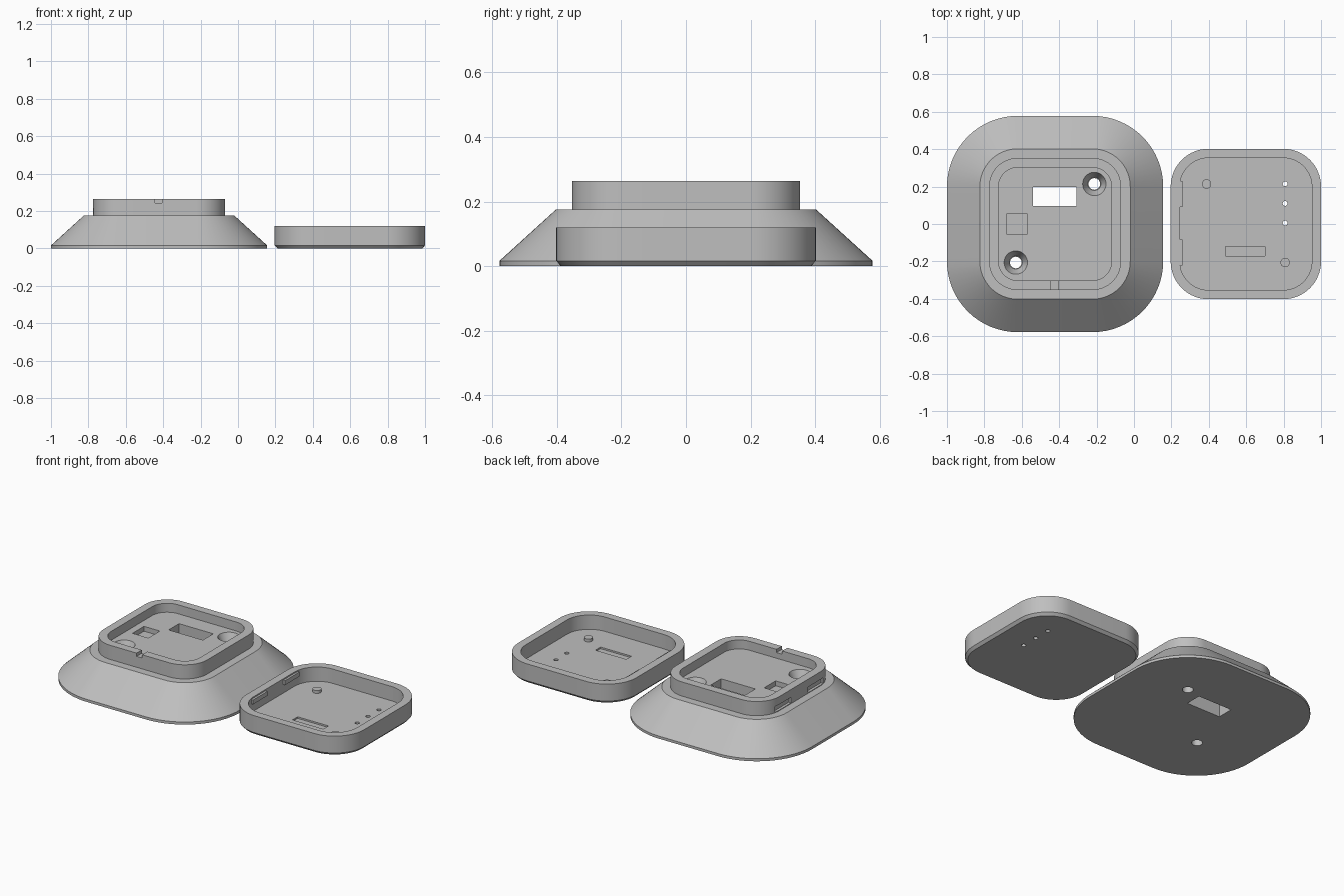
import bpy, bmesh, math

if "Cube" in bpy.data.objects:
    bpy.data.objects.remove(bpy.data.objects["Cube"], do_unlink=True)

grey = bpy.data.materials.new("light_grey")
grey.use_nodes = True
colour = (0.52, 0.52, 0.52, 1)
grey.diffuse_color = colour
grey.node_tree.nodes["Principled BSDF"].inputs["Base Color"].default_value = colour

BASE_X, LID_X = -0.422, 0.598
CORNER = 0.2      # centre of every corner arc, so all outlines are offsets
STEPS = 16        # segments per corner
PEG = 0.21        # screw hole and peg spacing


def finish(name, bm):
    bmesh.ops.recalc_face_normals(bm, faces=bm.faces)
    mesh = bpy.data.meshes.new(name)
    bm.to_mesh(mesh)
    bm.free()
    mesh.materials.append(grey)
    obj = bpy.data.objects.new(name, mesh)
    bpy.context.collection.objects.link(obj)
    return obj


def rounded_loft(name, x, sections):
    """Loft rounded squares given as (half width, height), capped at both ends."""
    bm = bmesh.new()
    rings = []
    for half, z in sections:
        ring = []
        for quarter, (sx, sy) in enumerate(((1, 1), (-1, 1), (-1, -1), (1, -1))):
            for i in range(STEPS + 1):
                a = (quarter + i / STEPS) * math.pi / 2
                r = half - CORNER
                ring.append(bm.verts.new((x + sx * CORNER + r * math.cos(a),
                                          sy * CORNER + r * math.sin(a), z)))
        rings.append(ring)
    for low, high in zip(rings, rings[1:]):
        for i in range(len(low)):
            j = (i + 1) % len(low)
            bm.faces.new((low[i], low[j], high[j], high[i]))
    bm.faces.new(rings[0])
    bm.faces.new(rings[-1])
    return finish(name, bm)


def box(name, low, high):
    bm = bmesh.new()
    bmesh.ops.create_cube(bm, size=1)
    for v in bm.verts:
        v.co = [a + (c + 0.5) * (b - a) for c, a, b in zip(v.co, low, high)]
    return finish(name, bm)


def cone(name, x, y, z0, z1, r0, r1):
    bm = bmesh.new()
    bmesh.ops.create_cone(bm, cap_ends=True, segments=32, radius1=r0, radius2=r1, depth=z1 - z0)
    bmesh.ops.translate(bm, verts=bm.verts, vec=(x, y, (z0 + z1) / 2))
    return finish(name, bm)


def activate(obj):
    bpy.ops.object.select_all(action='DESELECT')
    obj.select_set(True)
    bpy.context.view_layer.objects.active = obj


def cut(obj, cutters):
    for cutter in cutters:
        cutter.hide_render = True
        mod = obj.modifiers.new("cut", 'BOOLEAN')
        mod.operation = 'DIFFERENCE'
        mod.solver = 'EXACT'
        mod.object = cutter
        activate(obj)
        bpy.ops.object.modifier_apply(modifier=mod.name)
        bpy.data.objects.remove(cutter, do_unlink=True)


def smooth(obj):
    activate(obj)
    bpy.ops.object.shade_smooth_by_angle(angle=math.radians(25))


# Sloped base with raised rim and shallow pocket
FLOOR = 0.208
base = rounded_loft("base", BASE_X, [(0.578, 0), (0.578, 0.016), (0.402, 0.176), (0.353, 0.176),
                                     (0.353, 0.263), (0.302, 0.263), (0.302, FLOOR)])
cutters = [
    box("cable_opening", (-0.54, 0.097, -0.1), (-0.307, 0.198, 0.4)),
    box("square_recess", (-0.68, -0.055, FLOOR - 0.03), (-0.572, 0.057, 0.24)),
    box("rim_notch", (-0.443, -0.37, 0.243), (-0.405, -0.29, 0.3)),
]
# Countersunk screw holes
for side in (-1, 1):
    x, y = BASE_X + side * PEG, side * PEG + 0.004
    cutters.append(cone("countersink", x, y, FLOOR - 0.06, FLOOR + 0.001, 0.035, 0.063))
    cutters.append(cone("screw_hole", x, y, -0.1, 0.4, 0.031, 0.031))
# Catch slots in the left rim wall
for y in (-0.153, 0.16):
    cutters.append(box("catch_slot", (BASE_X - 0.4, y - 0.075, 0.18),
                       (BASE_X - 0.337, y + 0.075, 0.215)))
cut(base, cutters)
smooth(base)

# Open tray lid with chamfered underside
LID_FLOOR = 0.032
lid = rounded_loft("lid", LID_X, [(0.387, 0), (0.402, 0.016), (0.402, 0.12),
                                  (0.353, 0.12), (0.353, LID_FLOOR)])
cutters = [cone("light_hole", LID_X + PEG, y, -0.1, 0.2, 0.013, 0.013)
           for y in (0.005, 0.11, 0.215)]
cutters.append(box("floor_recess", (0.49, -0.17, LID_FLOOR - 0.01), (0.7, -0.12, 0.06)))
cut(lid, cutters)
smooth(lid)

# Locating pegs and catch tabs inside the lid
for side, name in ((-1, "left_peg"), (1, "right_peg")):
    smooth(cone(name, LID_X + side * PEG, -side * PEG + 0.004, LID_FLOOR - 0.005,
                LID_FLOOR + 0.018, 0.025, 0.025))
for y, name in ((-0.153, "front_catch_tab"), (0.16, "back_catch_tab")):
    box(name, (LID_X - 0.37, y - 0.07, 0.085), (LID_X - 0.34, y + 0.07, 0.112))
